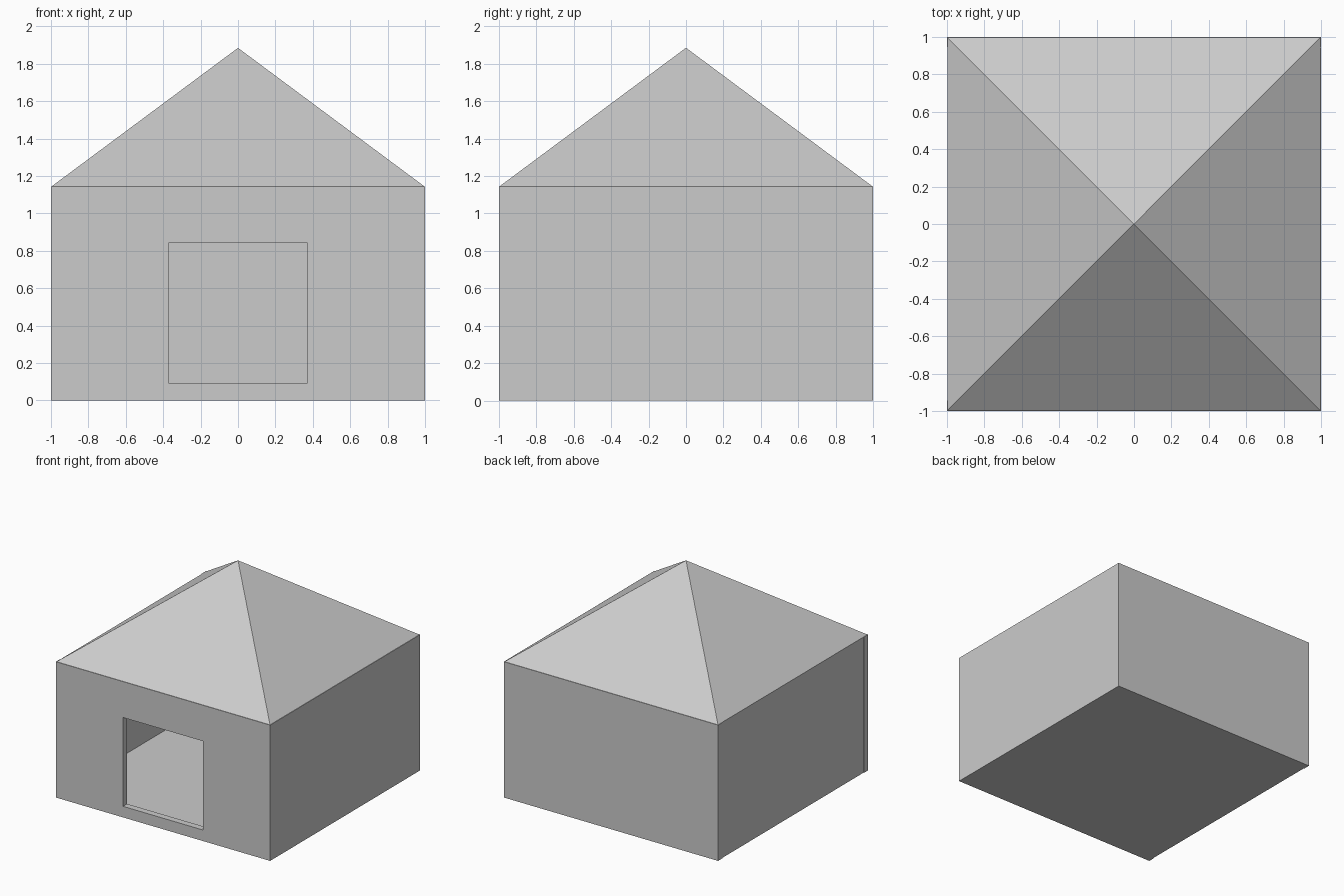
import bpy, math

if "Cube" in bpy.data.objects:
    bpy.data.objects.remove(bpy.data.objects["Cube"])

T = 0.055          # panel thickness
H = 1.145          # wall height
APEX = 1.885       # roof peak


def box(name, x0, x1, y0, y1, z0, z1):
    bpy.ops.mesh.primitive_cube_add(
        size=1, location=((x0 + x1) / 2, (y0 + y1) / 2, (z0 + z1) / 2))
    ob = bpy.context.object
    ob.name = name
    ob.scale = (x1 - x0, y1 - y0, z1 - z0)
    bpy.ops.object.transform_apply(location=False, rotation=False, scale=True)
    return ob


# Floor slab, fitted between the walls
box("floor", -1 + T, 1 - T, -1 + T, 1 - T, 0, T)

# Side walls; the left one sits very slightly inside the back wall's end
box("right_wall", 1 - T, 1, -1 + T, 1 - T, 0, H)
box("left_wall", -0.995, -1 + T, -1 + T, 1 - T, 0, H)

# Full-width back and front walls
box("back_wall", -1, 1, 1 - T, 1, 0, H)
front = box("front_wall", -1, 1, -1, -1 + T, 0, H)

# Square opening through the front wall
cutter = box("opening_cutter", -0.372, 0.372, -1.1, -0.85, 0.093, 0.842)
cutter.hide_render = True
cutter.hide_set(True)
cut = front.modifiers.new("opening", 'BOOLEAN')
cut.operation = 'DIFFERENCE'
cut.solver = 'EXACT'
cut.object = cutter

# Pyramid roof
bpy.ops.mesh.primitive_cone_add(
    vertices=4, radius1=0.996 * math.sqrt(2), radius2=0, depth=APEX - H,
    location=(0, 0, (APEX + H) / 2), rotation=(0, 0, math.pi / 4))
bpy.context.object.name = "roof"
